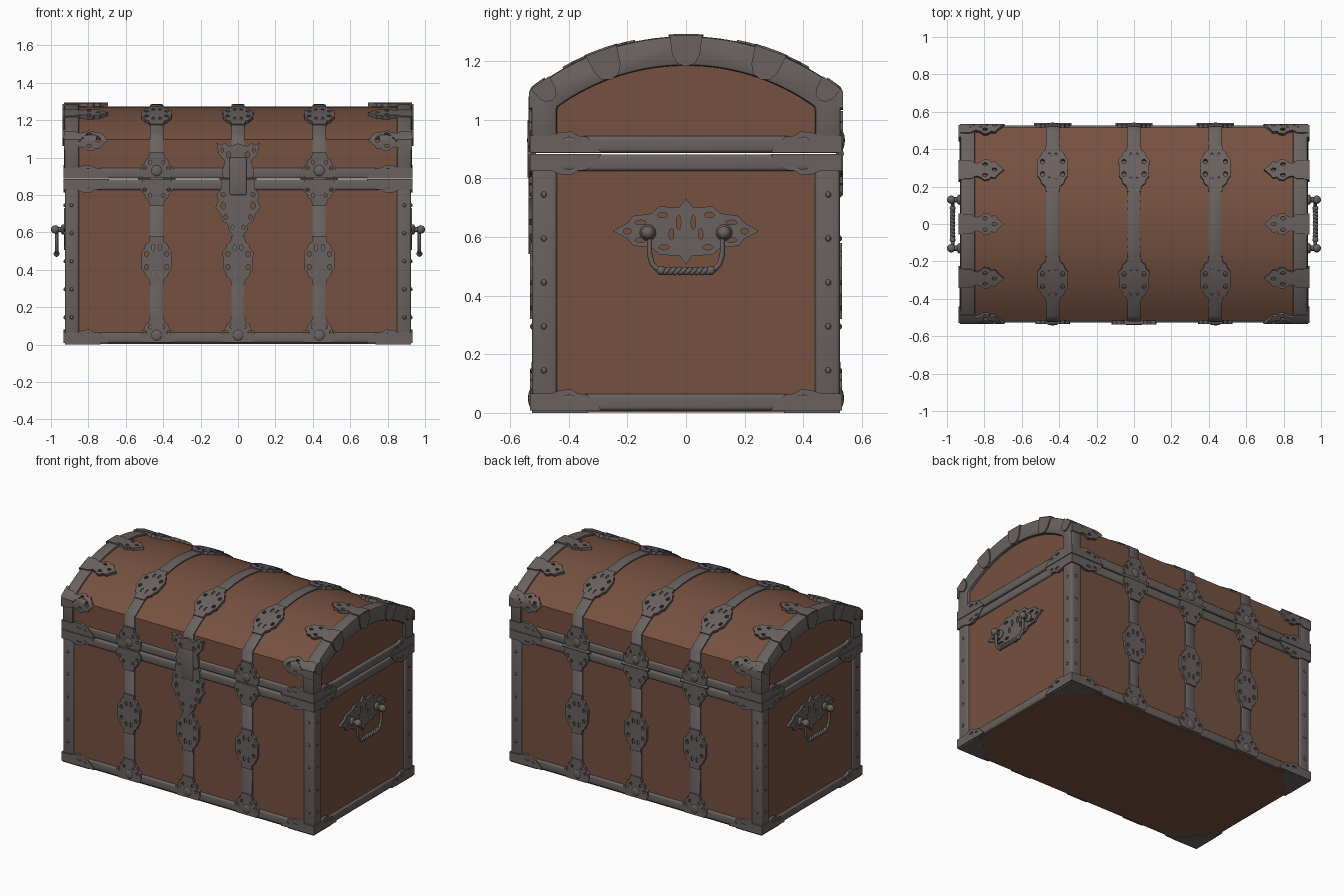
import bpy, bmesh, math
from mathutils import Matrix, Vector

if "Cube" in bpy.data.objects:
    bpy.data.objects.remove(bpy.data.objects["Cube"])


def material(name, col):
    m = bpy.data.materials.new(name)
    m.diffuse_color = (*col, 1)
    m.use_nodes = True
    m.node_tree.nodes["Principled BSDF"].inputs["Base Color"].default_value = m.diffuse_color
    return m


WOOD = material("brown_wood", (0.18, 0.082, 0.051))
IRON = material("grey_iron", (0.14, 0.12, 0.115))
X, Y = 0.915, 0.515          # wooden half width and half depth
R, C = 0.84, 0.433           # lid arc radius and centre height
A0 = math.asin(Y / R)
S0, Z0 = R * A0, C + R * math.cos(A0)


def wrap(x, s, d):
    """Point at girth distance s from the ridge (front is negative), d above the wood."""
    a, sg = abs(s), (1 if s >= 0 else -1)
    if a <= S0:
        return Vector((x, sg * (R + d) * math.sin(a / R), C + (R + d) * math.cos(a / R)))
    return Vector((x, sg * (Y + d), Z0 - (a - S0)))


def finish(bm, name, mat, angle=35):
    bmesh.ops.recalc_face_normals(bm, faces=bm.faces)
    me = bpy.data.meshes.new(name)
    bm.to_mesh(me)
    bm.free()
    me.materials.append(mat)
    me.shade_smooth()
    me.set_sharp_from_angle(angle=math.radians(angle))
    ob = bpy.data.objects.new(name, me)
    bpy.context.collection.objects.link(ob)
    return ob


def bevel_sharp(bm, w, seg=3):
    bmesh.ops.recalc_face_normals(bm, faces=bm.faces)
    es = [e for e in bm.edges if len(e.link_faces) == 2 and e.calc_face_angle() > 0.5]
    bmesh.ops.bevel(bm, geom=es, offset=w, segments=seg, profile=0.5, affect='EDGES')


def box(name, lo, hi, mat, bev=0.0):
    bm = bmesh.new()
    bmesh.ops.create_cube(bm, size=1)
    for v in bm.verts:
        v.co = [(lo[i] + hi[i]) / 2 + v.co[i] * (hi[i] - lo[i]) for i in range(3)]
    if bev:
        bevel_sharp(bm, bev)
    return finish(bm, name, mat)


def prism(name, yz, x0, x1, mat, bev=0.0):
    bm = bmesh.new()
    f = bm.faces.new([bm.verts.new((x0, y, z)) for y, z in yz])
    ext = bmesh.ops.extrude_face_region(bm, geom=[f])["geom"]
    for v in ext:
        if isinstance(v, bmesh.types.BMVert):
            v.co.x = x1
    if bev:
        bevel_sharp(bm, bev, 2)
    return finish(bm, name, mat)


def ball(name, pos, r, scale=(1, 1, 1), seg=12):
    bm = bmesh.new()
    bmesh.ops.create_uvsphere(bm, u_segments=seg, v_segments=8, radius=r)
    bmesh.ops.transform(bm, matrix=Matrix.Translation(pos) @ Matrix.Diagonal((*scale, 1)), verts=bm.verts)
    return finish(bm, name, IRON)


def rod(name, pts, r):
    """Round bar following a list of points."""
    cu = bpy.data.curves.new(name, 'CURVE')
    cu.dimensions, cu.bevel_depth, cu.bevel_resolution, cu.use_fill_caps = '3D', r, 2, True
    sp = cu.splines.new('POLY')
    sp.points.add(len(pts) - 1)
    for p, q in zip(sp.points, pts):
        p.co = (*q, 1)
    cu.materials.append(IRON)
    ob = bpy.data.objects.new(name, cu)
    bpy.context.collection.objects.link(ob)


def plate(name, outline, place, t, holes=(), cuts=()):
    """Pierced flat plate, bent onto a surface by place(u, v, d)."""
    cu = bpy.data.curves.new(name, 'CURVE')
    cu.dimensions, cu.fill_mode, cu.extrude = '2D', 'BOTH', t / 2
    rings = [[(cx + rx * math.cos(k * math.pi / 4), cy + ry * math.sin(k * math.pi / 4))
              for k in range(8)] for cx, cy, rx, ry in holes]
    for ring in [outline] + rings:
        sp = cu.splines.new('POLY')
        sp.points.add(len(ring) - 1)
        for p, (u, v) in zip(sp.points, ring):
            p.co = (u, v, 0, 1)
        sp.use_cyclic_u = True
    tmp = bpy.data.objects.new(name, cu)
    bpy.context.collection.objects.link(tmp)
    me = bpy.data.meshes.new_from_object(tmp.evaluated_get(bpy.context.evaluated_depsgraph_get()))
    bpy.data.objects.remove(tmp)
    bm = bmesh.new()
    bm.from_mesh(me)
    bmesh.ops.remove_doubles(bm, verts=bm.verts, dist=1e-5)
    for c in cuts:
        bmesh.ops.bisect_plane(bm, geom=bm.verts[:] + bm.edges[:] + bm.faces[:], plane_co=(0, c, 0), plane_no=(0, 1, 0))
    for v in bm.verts:
        v.co = place(v.co.x, v.co.y, v.co.z + t / 2)
    return finish(bm, name, IRON, 30)


def sym(half):
    return half + [(-u, v) for u, v in reversed(half) if u > 1e-6]


def pair(holes):
    return [(s * h[0], *h[1:]) for h in holes for s in (1, -1)]


def wall(cx, cz, sg):
    return lambda u, v, d: wrap(cx + u, sg * (S0 + Z0 - cz - v), d)


# wooden body and domed lid
arc = lambda r, a: [(r * math.sin(t * a / 16), C + r * math.cos(t * a / 16)) for t in range(-16, 17)]
box("chest_body", (-X, -Y, 0.002), (X, Y, 0.88), WOOD)
prism("chest_lid", [(-Y, 0.887)] + arc(R, A0) + [(Y, 0.887)], -X + 0.005, X - 0.005, WOOD)

# iron bands round the base and on both sides of the seam
for name, z0, z1 in (("base_band", 0.008, 0.065), ("body_rim_band", 0.825, 0.882), ("lid_rim_band", 0.888, 0.945)):
    box(name, (-0.928, -0.527, z0), (0.928, 0.527, z1), IRON, 0.012)

# arched lid end rims and corner posts with rivets
inner = [(-0.44, 0.93)] + arc(0.752, math.asin(0.44 / 0.752)) + [(0.44, 0.93)]
rim = [(-0.528, 0.93)] + arc(0.852, math.asin(0.528 / 0.852)) + [(0.528, 0.93)] + inner[::-1]
for sx in (-1, 1):
    prism("lid_end_rim", rim, sx * 0.85, sx * 0.929, IRON, 0.01)
    for sy in (-1, 1):
        xs, ys = sorted((sx * 0.85, sx * 0.926)), sorted((sy * 0.44, sy * 0.525))
        box("corner_post", (xs[0], ys[0], 0.02), (xs[1], ys[1], 0.84), IRON, 0.012)
        for z in (0.145, 0.295, 0.445, 0.595, 0.745):
            ball("post_rivet", (sx * 0.89, sy * 0.525, z), 0.01, (1, 0.7, 1), 8)
            ball("post_rivet", (sx * 0.926, sy * 0.485, z), 0.01, (0.7, 1, 1), 8)
        # underside corner plates
        plate("foot_plate", [(0, 0), (0.19, 0), (0.17, 0.05), (0.13, 0.08), (0.11, 0.11), (0.08, 0.13), (0.05, 0.17), (0, 0.19)],
              lambda u, v, d: Vector((sx * (0.926 - u), sy * (0.525 - v), d)), 0.009)

# leaf shapes
LEAF = [(0, 0.052), (0.06, 0.05), (0.085, 0.035), (0.11, 0.042), (0.13, 0.058), (0.155, 0.054), (0.165, 0.042),
        (0.19, 0.045), (0.2, 0.03), (0.235, 0)]
TONGUE = LEAF + [(u, -v) for u, v in reversed(LEAF[:-1])]
HALF = [(0, 0), (0, 0.058), (0.07, 0.058), (0.1, 0.07), (0.14, 0.072), (0.16, 0.058), (0.19, 0.055), (0.23, 0.02), (0.24, 0)]
CLAW = sym([(0, -0.105), (0.03, -0.095), (0.047, -0.065), (0.056, 0.0)])
ys = (-0.49, -0.285, 0, 0.285, 0.49)
for sx in (-1, 1):
    for y in ys:
        a = math.asin(y / R)
        s = R * a if abs(y) < 0.4 else math.copysign(S0 + 0.005, y)
        plate("lid_tongue", TONGUE, lambda u, v, d: wrap(sx * (0.931 - u), s + v, d), 0.02,
              [(0.135, 0.03, 0.014, 0.009), (0.135, -0.03, 0.014, 0.009), (0.185, 0, 0.014, 0.009)], (-0.02, -0.005, 0.005, 0.02))
        k = 1 if abs(y) < 0.4 else 0.7
        plate("rim_claw", CLAW, lambda u, v, d: Vector((sx * (0.915 + d), (0.854 + k * v) * math.sin(a) + k * u * math.cos(a),
              C + (0.854 + k * v) * math.cos(a) - k * u * math.sin(a))), 0.022)
    for sy in (-1, 1):
        for z, up in ((0.008, 1), (0.884, -1), (0.888, 1)):
            leaf_holes = [(0.13, 0.045, 0.018, 0.008), (0.18, 0.035, 0.012, 0.007)]
            plate("band_leaf", HALF, lambda u, v, d: Vector((sx * (0.93 - u), sy * (Y + d), z + up * v)), 0.018, leaf_holes)
            plate("band_leaf", HALF, lambda u, v, d: Vector((sx * (X + d), sy * (0.53 - u), z + up * v)), 0.018, leaf_holes)

# straps over the lid and down both walls, with pierced medallions
MEDAL = sym([(0.036, -0.13), (0.04, -0.1), (0.06, -0.085), (0.065, -0.065), (0.08, -0.045), (0.082, 0.045),
             (0.065, 0.065), (0.06, 0.085), (0.04, 0.1), (0.036, 0.13)])
MEDAL_HOLES = pair([(0.054, 0.035, 0.012, 0.014), (0.054, -0.035, 0.012, 0.014), (0.018, 0.068, 0.008, 0.018), (0.018, -0.068, 0.008, 0.018)])
FAN = sym([(0.075, 0), (0.092, 0.03), (0.088, 0.06), (0.068, 0.075), (0.06, 0.1), (0.045, 0.105), (0.036, 0.14)])
FAN_HOLES = pair([(0.065, 0.055, 0.012, 0.01), (0.035, 0.085, 0.009, 0.011)])
END = S0 + Z0 - 0.01
SAMPLES = [-END] + [S0 * t / 14 for t in range(-14, 15)] + [END]
bend = (-0.09, -0.06, -0.03, 0, 0.03, 0.06, 0.09)
for x in (-0.435, 0, 0.435):
    bm = bmesh.new()
    rows = [[bm.verts.new(wrap(x + w, s, d)) for w, d in ((-0.036, -0.005), (-0.036, 0.008), (-0.028, 0.012),
             (0.028, 0.012), (0.036, 0.008), (0.036, -0.005))] for s in SAMPLES]
    for p, q in zip(rows, rows[1:]):
        for i in range(5):
            bm.faces.new((p[i], p[i + 1], q[i + 1], q[i]))
    finish(bm, "strap", IRON, 50)
    for sg in (-1, 1):
        ridge = sg * R * math.asin(0.295 / R)
        plate("lid_medallion", MEDAL, lambda u, v, d: wrap(x + u, ridge + v, d), 0.018, MEDAL_HOLES, bend)
        plate("wall_medallion", MEDAL, wall(x, 0.45, sg), 0.018, MEDAL_HOLES)
        plate("base_fan", FAN, wall(x, 0.01, sg), 0.018, FAN_HOLES)
        ball("base_boss", (x, sg * 0.53, 0.05), 0.03, (1, 0.3, 1))
        if x or sg > 0:
            plate("seam_fan_upper", FAN, wall(x, 0.89, sg), 0.02, FAN_HOLES)
            low = wall(x, 0.882, sg)
            plate("seam_fan_lower", FAN, lambda u, v, d: low(u, -v, d), 0.02, FAN_HOLES)
            ball("seam_boss", (x, sg * 0.533, 0.93), 0.03, (1, 0.3, 1))
        if sg > 0:
            rod("hinge_pin", [(x - 0.1, 0.53, 0.885), (x + 0.1, 0.53, 0.885)], 0.01)

# lock: hasp on the lid and shield on the body
hasp = [(0.08, 0.0), (0.085, 0.04), (0.07, 0.09), (0.105, 0.13), (0.115, 0.19), (0.09, 0.175), (0.07, 0.19), (0.05, 0.17), (0, 0.185)]
plate("lock_hasp", sym(hasp), wall(0, 0.89, -1), 0.022, pair([(0.05, 0.125, 0.012, 0.016), (0.085, 0.15, 0.008, 0.012)]))
shield = [(0, -0.34), (0.025, -0.3), (0.05, -0.27), (0.055, -0.24), (0.085, -0.22), (0.09, -0.19), (0.12, -0.15),
          (0.105, -0.11), (0.115, -0.08), (0.09, -0.05), (0.09, 0)]
plate("lock_shield", sym(shield), wall(0, 0.882, -1), 0.022,
      pair([(0.08, -0.14, 0.012, 0.02), (0.065, -0.2, 0.01, 0.014), (0.08, -0.08, 0.012, 0.012), (0.03, -0.255, 0.008, 0.012)]))
box("lock_bar", (-0.045, -0.541, 0.8), (0.045, -0.52, 1.0), IRON, 0.006)

# side handles: pierced backplate, knobs, drop bail with twisted grip
BACK = sym([(0, -0.115), (0.02, -0.085), (0.09, -0.08), (0.12, -0.055), (0.18, -0.05), (0.2, -0.025), (0.25, 0),
            (0.2, 0.028), (0.18, 0.052), (0.12, 0.06), (0.09, 0.085), (0.025, 0.08), (0, 0.11)])
BACK_HOLES = pair([(0.2, 0, 0.014, 0.01), (0.155, 0.03, 0.02, 0.008), (0.155, -0.03, 0.02, 0.008),
                   (0.08, 0.055, 0.018, 0.009), (0.075, -0.055, 0.018, 0.009), (0.025, 0.03, 0.008, 0.025), (0.05, -0.01, 0.008, 0.02)])
for sx in (-1, 1):
    plate("handle_backplate", BACK, lambda u, v, d: Vector((sx * (X + d), u, 0.62 + v)), 0.014, BACK_HOLES)
    for sy in (-1, 1):
        y = sy * 0.13
        rod("handle_post", [(sx * 0.91, y, 0.615), (sx * 0.985, y, 0.615)], 0.014)
        ball("handle_collar", (sx * 0.935, y, 0.615), 0.028, (0.5, 1, 1))
        ball("handle_knob", (sx * 0.977, y, 0.615), 0.023)
        rod("handle_arm", [(sx * 0.97, sy * a, z) for a, z in
            ((0.125, 0.61), (0.124, 0.54), (0.115, 0.508), (0.1, 0.492), (0.075, 0.485))], 0.009)
        ball("grip_collar", (sx * 0.97, sy * 0.085, 0.486), 0.016)
    for ph in (0, math.pi):
        rod("twisted_grip", [(sx * 0.97 + 0.007 * math.cos(ph + k * 0.6), -0.085 + 0.17 * k / 48,
                              0.484 + 0.007 * math.sin(ph + k * 0.6)) for k in range(49)], 0.008)
